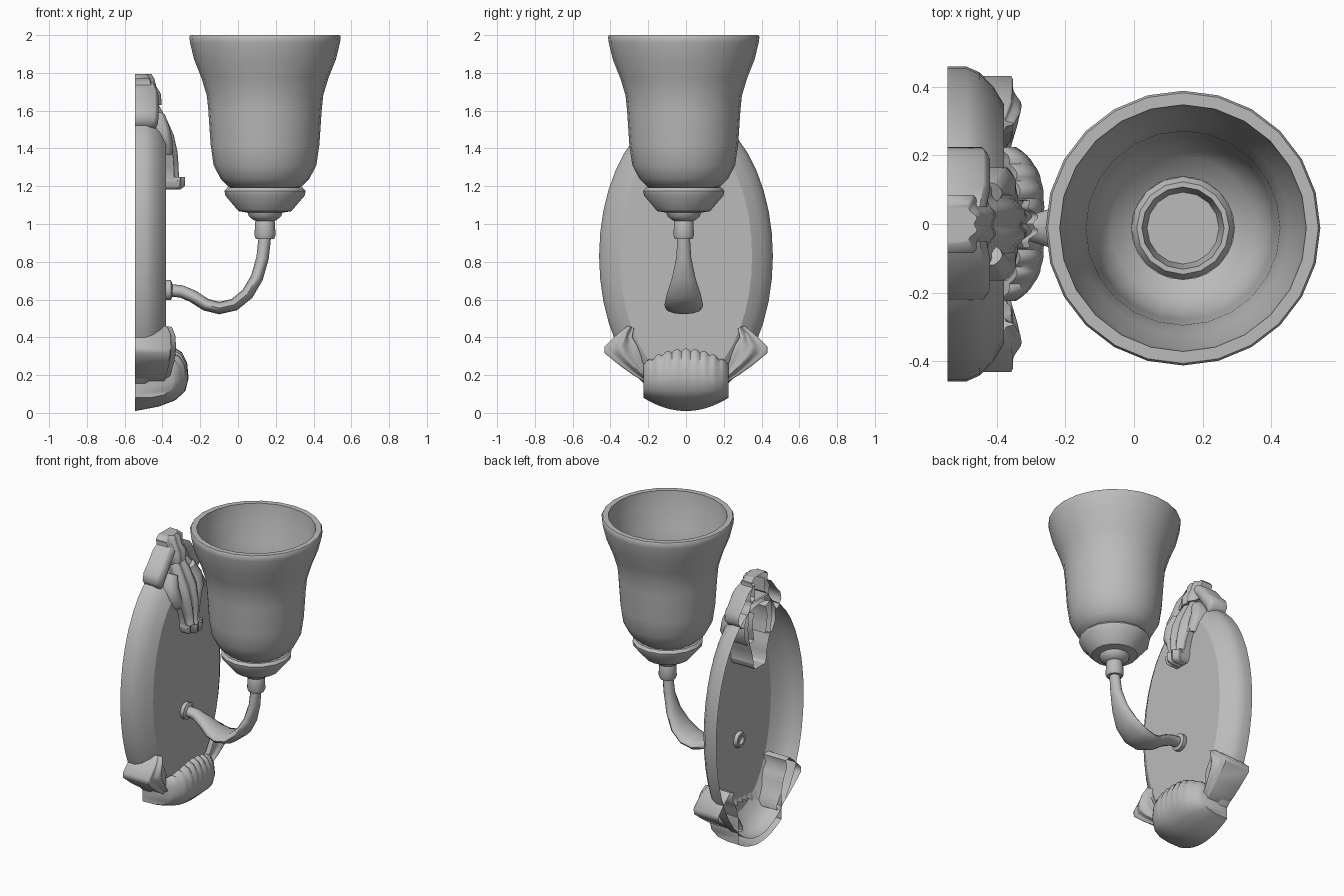
import bpy, bmesh, math
from mathutils import Vector

WALL = -0.545            # plane of the wall
AXIS = Vector((0.143, -0.012, 0))   # upright axis of the lamp shade
X, Y, Z = Vector((1, 0, 0)), Vector((0, 1, 0)), Vector((0, 0, 1))

cube = bpy.data.objects.get("Cube")
if cube:
    bpy.data.objects.remove(cube, do_unlink=True)

grey = bpy.data.materials.new("plain grey")
grey.use_nodes = True
grey.diffuse_color = (0.5, 0.5, 0.5, 1)
grey.node_tree.nodes["Principled BSDF"].inputs["Base Color"].default_value = grey.diffuse_color


def loft(name, rows, closed=False, cap_start=False, cap_end=False, mirror=False, angle=40):
    """Skin a list of equally long point rows."""
    bm = bmesh.new()
    grid = [[bm.verts.new(p) for p in row] for row in rows]
    count = len(grid[0])
    for a, b in zip(grid, grid[1:]):
        for j in range(count if closed else count - 1):
            k = (j + 1) % count
            bm.faces.new((a[j], a[k], b[k], b[j]))
    if cap_start:
        bm.faces.new(grid[0])
    if cap_end:
        bm.faces.new(grid[-1])
    bmesh.ops.remove_doubles(bm, verts=bm.verts, dist=0.0005)
    bmesh.ops.recalc_face_normals(bm, faces=bm.faces)
    mesh = bpy.data.meshes.new(name)
    bm.to_mesh(mesh)
    bm.free()
    mesh.materials.append(grey)
    obj = bpy.data.objects.new(name, mesh)
    bpy.context.scene.collection.objects.link(obj)
    if mirror:
        mod = obj.modifiers.new("mirror", 'MIRROR')
        mod.use_axis = (False, True, False)
    bpy.ops.object.select_all(action='DESELECT')
    obj.select_set(True)
    bpy.context.view_layer.objects.active = obj
    bpy.ops.object.shade_smooth_by_angle(angle=math.radians(angle))
    return obj


def ring(center, u, v, ru, rv, count):
    """Ellipse of points around a centre."""
    turns = [math.tau * i / count for i in range(count)]
    return [center + u * (ru * math.cos(t)) + v * (rv * math.sin(t)) for t in turns]


def lathe(name, profile, count, **options):
    """Turn (radius, height) pairs around the lamp axis."""
    rows = [ring(AXIS + Z * h, X, Y, r, r, count) for r, h in profile]
    return loft(name, rows, closed=True, **options)


def frond(name, stations, ribs=0, rib=0.008, drop=0.03, mirror=False):
    """Carved leaf: edge points A and B and a front depth, walled back to the wall."""
    steps = 16 if ribs else 8
    rows = []
    for ya, za, yb, zb, front in stations:
        a, b = Vector((WALL, ya, za)), Vector((WALL, yb, zb))
        row = [a]
        for i in range(steps + 1):
            u = i / steps
            p = a.lerp(b, u)
            p.x = front - drop * (2 * u - 1) ** 2 - rib * (1 - math.cos(math.tau * ribs * u))
            row.append(p)
        rows.append(row + [b])
    flat = lambda row: [Vector((WALL, p.y, p.z)) for p in row]
    return loft(name, [flat(rows[0])] + rows + [flat(rows[-1])], mirror=mirror, angle=50)


def middle(stations):
    """Symmetric stations from (half width, height, depth)."""
    return [(-w, z, w, z, x) for w, z, x in stations]


# Oval back plate, hollow behind
plate_steps = [(WALL, 0), (-0.49, 0), (-0.45, 0.018), (-0.41, 0.06), (-0.38, 0.11)]
loft("back_plate",
     [ring(Vector((x, 0, 0.83)), Y, Z, 0.46 - d, 0.775 - d, 40) for x, d in plate_steps],
     closed=True, cap_end=True, angle=30)

# Glass shade with an inner wall
lathe("shade", [
    (0.15, 1.19), (0.19, 1.195), (0.235, 1.24), (0.272, 1.31), (0.288, 1.42), (0.3, 1.6),
    (0.308, 1.68), (0.335, 1.77), (0.375, 1.87), (0.397, 1.96), (0.401, 1.99), (0.395, 2.0),
    (0.36, 2.0), (0.35, 1.9), (0.31, 1.77), (0.283, 1.66), (0.268, 1.42), (0.25, 1.31),
    (0.21, 1.25), (0.15, 1.21), (0.15, 1.19)], 24)

# Cup and neck under the shade
lathe("shade_cup", [
    (0.105, 1.13), (0.12, 1.215), (0.135, 1.215), (0.15, 1.19), (0.2, 1.192), (0.215, 1.175),
    (0.21, 1.15), (0.14, 1.068), (0.092, 1.06), (0.085, 1.04), (0.06, 1.02), (0.045, 1.015)],
    16, cap_start=True, cap_end=True)
lathe("arm_collar", [(0.045, 1.03), (0.052, 1.01), (0.056, 0.94), (0.048, 0.92), (0.03, 0.92)],
      14, cap_end=True)

# Curved arm, broad and flat in the middle
path = [(-0.375, 0.65, 0.035), (-0.3, 0.643, 0.04), (-0.24, 0.618, 0.058), (-0.17, 0.573, 0.083),
        (-0.1, 0.555, 0.098), (-0.02, 0.573, 0.102), (0.05, 0.63, 0.09), (0.1, 0.715, 0.062),
        (0.13, 0.82, 0.04), (0.143, 0.94, 0.032)]
points = [Vector((x, AXIS.y, z)) for x, z, w in path]
arm_rows = []
for i, (p, station) in enumerate(zip(points, path)):
    along = points[min(i + 1, len(points) - 1)] - points[max(i - 1, 0)]
    side = along.normalized().cross(Y)
    arm_rows.append(ring(p, Y, side, station[2], 0.033, 12))
loft("arm", arm_rows, closed=True, cap_start=True, cap_end=True, angle=60)

# Flange where the arm meets the plate
flange = [(-0.37, 0.028), (-0.4, 0.028), (-0.4, 0.045), (-0.38, 0.055), (-0.355, 0.055), (-0.347, 0.034)]
loft("arm_flange",
     [ring(Vector((x, AXIS.y, 0.65)), Y, Z, r, r, 14) for x, r in flange], closed=True)

# Scalloped shell at the foot
shell_profile = [(WALL, 0.01), (-0.42, 0.035), (-0.33, 0.07), (-0.275, 0.12), (-0.257, 0.19),
                 (-0.265, 0.27), (-0.295, 0.325), (-0.33, 0.342), (-0.36, 0.3), (-0.385, 0.24)]
shell_rows = []
for i, (px, pz) in enumerate(shell_profile):
    s = min(1, i / 7)
    row = []
    for j in range(-18, 19):
        t = j / 18
        scallop = abs(math.cos(4.5 * math.pi * t)) * s * s
        x = WALL + (px - WALL) * (1 - 0.28 * t ** 4) - 0.012 * (1 - scallop) * s
        z = pz + 0.07 * t * t * (1 - s) - 0.075 * t * t * s - 0.015 * (1 - scallop) * s
        row.append(Vector((max(x, WALL), 0.225 * t, z)))
    ends = [Vector((WALL, p.y, p.z)) for p in (row[0], row[-1])]
    shell_rows.append([ends[0]] + row + [ends[1]])
loft("foot_shell", shell_rows, angle=50)

# Pair of leaf scrolls beside the shell
frond("foot_scrolls", [
    (0.31, 0.46, 0.275, 0.45, -0.35), (0.36, 0.42, 0.285, 0.4, -0.332),
    (0.432, 0.35, 0.26, 0.36, -0.328), (0.43, 0.315, 0.24, 0.31, -0.33),
    (0.35, 0.25, 0.23, 0.27, -0.34), (0.28, 0.2, 0.2, 0.22, -0.355),
    (0.22, 0.165, 0.18, 0.19, -0.365), (0.18, 0.155, 0.175, 0.158, -0.375)],
    ribs=2, mirror=True)

# Hanging leaf at the top with a curled tip
frond("top_leaf", middle([
    (0.09, 1.64, -0.42), (0.12, 1.56, -0.375), (0.125, 1.47, -0.335), (0.11, 1.38, -0.315),
    (0.085, 1.31, -0.31), (0.07, 1.25, -0.308), (0.072, 1.225, -0.295), (0.07, 1.25, -0.275),
    (0.065, 1.2, -0.277), (0.05, 1.183, -0.3)]), ribs=3, rib=0.01)

# Crest and the side pieces around the leaf
frond("top_crest", middle([
    (0.06, 1.795, -0.455), (0.085, 1.77, -0.44), (0.075, 1.73, -0.43),
    (0.1, 1.69, -0.405), (0.09, 1.63, -0.4)]), ribs=3, rib=0.006)
frond("top_scrolls", [
    (0.05, 1.75, 0.05, 1.66, -0.43), (0.12, 1.71, 0.09, 1.63, -0.42),
    (0.175, 1.64, 0.13, 1.57, -0.42), (0.215, 1.6, 0.15, 1.54, -0.42),
    (0.225, 1.55, 0.16, 1.51, -0.425), (0.195, 1.505, 0.16, 1.5, -0.44)],
    drop=0.02, mirror=True)
frond("top_side_leaves", [
    (0.12, 1.59, 0.06, 1.56, -0.385), (0.165, 1.51, 0.08, 1.5, -0.36),
    (0.165, 1.43, 0.07, 1.43, -0.345), (0.125, 1.365, 0.06, 1.38, -0.345)],
    drop=0.025, mirror=True)
